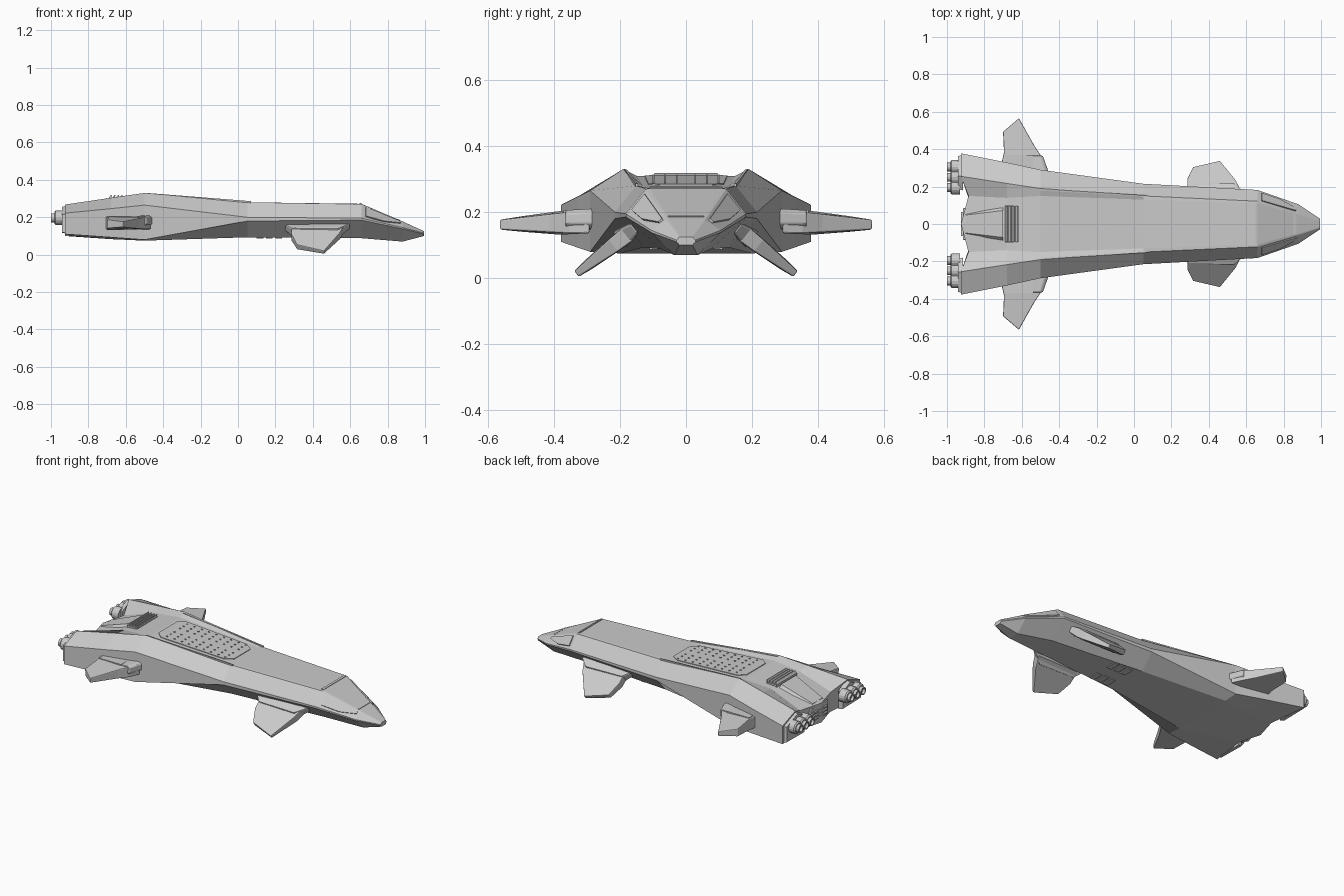
import bpy, bmesh, math
from mathutils import Vector

if "Cube" in bpy.data.objects:
    bpy.data.objects.remove(bpy.data.objects["Cube"])


def make(name, verts, faces, mirror=False, bevel=0):
    me = bpy.data.meshes.new(name)
    me.from_pydata(verts, [], faces)
    bm = bmesh.new()
    bm.from_mesh(me)
    bmesh.ops.remove_doubles(bm, verts=bm.verts, dist=1e-5)
    bmesh.ops.recalc_face_normals(bm, faces=bm.faces)
    bm.to_mesh(me)
    bm.free()
    ob = bpy.data.objects.new(name, me)
    bpy.context.collection.objects.link(ob)
    if bevel:
        b = ob.modifiers.new("Bevel", "BEVEL")
        b.width, b.segments = bevel, 2
    if mirror:
        m = ob.modifiers.new("Mirror", "MIRROR")
        m.use_axis = (False, True, False)
        m.use_clip = False
    return ob


def prism(name, a, b, mirror=False, bevel=0):
    """Solid between two matching point loops."""
    n = len(a)
    faces = [(i, (i + 1) % n, n + (i + 1) % n, n + i) for i in range(n)]
    faces += [tuple(range(n)), tuple(range(n, 2 * n))]
    return make(name, list(a) + list(b), faces, mirror, bevel)


def box(name, x0, x1, y0, y1, z0, z1, mirror=False, bevel=0):
    loop = [(x0, y0), (x1, y0), (x1, y1), (x0, y1)]
    return prism(name, [(x, y, z0) for x, y in loop], [(x, y, z1) for x, y in loop], mirror, bevel)


def wing(name, outline, y0, z0, angle, bevel=0.005):
    """Outline of (x, span, half thickness), tilted about x, mirrored in y."""
    c, s = math.cos(angle), math.sin(angle)
    loops = [[(x, y0 + d * c - k * t * s, z0 + d * s + k * t * c) for x, d, t in outline] for k in (-1, 1)]
    return prism(name, *loops, mirror=True, bevel=bevel)


def tube(name, rings, y, z, n=16):
    """Turned shape along x from (x, radius) rings, mirrored in y."""
    vs, fs = [], []
    for x, r in rings:
        vs += [(x, y + r * math.cos(2 * math.pi * i / n), z + r * math.sin(2 * math.pi * i / n)) for i in range(n)]
    for k in range(len(rings) - 1):
        fs += [(k * n + i, k * n + (i + 1) % n, (k + 1) * n + (i + 1) % n, (k + 1) * n + i) for i in range(n)]
    fs += [tuple(range(n)), tuple(range((len(rings) - 1) * n, len(rings) * n))]
    return make(name, vs, fs, True)


# hull stations: x, then deck edge, ridge, upper chine, lower chine, bottom edge
stations = [
    (0.995, (.015, .125), (.02, .125), (.028, .115), (.028, .11), (.02, .10)),
    (0.88, (.05, .178), (.058, .176), (.105, .145), (.105, .138), (.035, .07)),
    (0.66, (.11, .272), (.122, .27), (.182, .195), (.182, .185), (.075, .088)),
    (0.05, (.13, .28), (.15, .28), (.215, .20), (.215, .18), (.13, .093)),
    (-0.5, (.15, .31), (.19, .33), (.29, .265), (.29, .08), (.2, .075)),
    (-0.68, (.14, .295), (.217, .304), (.329, .246), (.329, .093), (.17, .083)),
    (-0.925, (.15, .22), (.255, .268), (.378, .222), (.378, .11), (.14, .10)),
]
verts, faces = [], []
for i, (x, *p) in enumerate(stations):
    ring = [(0, p[0][1])] + p + [(0, p[-1][1])]
    for j, (y, z) in enumerate(ring):
        notch = .04 if i == len(stations) - 1 and j in (1, 5) else 0
        verts.append((x + notch, y, z))
for i in range(len(stations) - 1):
    faces += [(i * 7 + j, i * 7 + j + 1, i * 7 + j + 8, i * 7 + j + 7) for j in range(6)]
e = (len(stations) - 1) * 7
faces += [tuple(range(7)), (e, e + 1, e + 5, e + 6), (e + 1, e + 2, e + 3, e + 4, e + 5)]
make("hull", verts, faces, True)

# cockpit side panes and windshield, lying on the nose facets
def facet(u, v, a, b):
    p = [Vector((stations[i][0], *stations[i][j])) for i, j in ((2, a), (1, a), (1, b), (2, b))]
    return p[0].lerp(p[1], u).lerp(p[3].lerp(p[2], u), v)


pane = [facet(u, v, 2, 3) for u, v in ((.1, .12), (.93, .15), (.95, .4), (.55, .82), (.1, .8))]
out = Vector((.25, .6, .6)) * .006
prism("cockpit_side_window", [p - out for p in pane], [p + out for p in pane], True)
for k in (.005, .93):
    a = facet(k, 0, 1, 2)
    prism("windshield_frame", [(a.x, -a.y, a.z - .004), (a.x, a.y, a.z - .004), (a.x - .012, a.y, a.z), (a.x - .012, -a.y, a.z)],
          [(a.x, -a.y, a.z + .003), (a.x, a.y, a.z + .003), (a.x - .012, a.y, a.z + .006), (a.x - .012, -a.y, a.z + .006)])

# cargo bay door with clipped corners, seam rails and rows of studs
def deck(x):
    return .28 + (.05 - x) / .55 * .03


door = [(-.48, -.09), (-.44, -.125), (-.02, -.115), (.03, -.08), (.03, .08), (-.02, .115), (-.44, .125), (-.48, .09)]
prism("cargo_bay_door", [(x, y, deck(x) - .005) for x, y in door], [(x, y, deck(x) + .004) for x, y in door])
rail = [(-.5, .178, .319), (.07, .146, .277), (.07, .153, .277), (-.5, .188, .322)]
prism("dorsal_rail", rail, [(x, y, z + .009) for x, y, z in rail], True)
for i in range(9):
    x = -.42 + i * .05
    for y in (.025, .06, .095):
        box("door_stud", x, x + .009, y, y + .006, deck(x), deck(x) + .008, True)

# slatted vent on the rear deck
box("vent_base", -.69, -.62, -.1, .1, .285, .306)
for i in range(4):
    x = -.69 + i * .019
    prism("vent_slat", [(x, -.095, .305), (x + .012, -.095, .305), (x + .016, -.095, .319), (x + .01, -.095, .319)],
          [(x, .095, .305), (x + .012, .095, .305), (x + .016, .095, .319), (x + .01, .095, .319)])

# raised spine running down between the pods
spine = [(-.7, .09, .285), (-.9, .06, .21)]
prism("tail_spine", [(x, s * y, z) for (x, y, z), s in zip(spine + spine[::-1], (1, 1, -1, -1))],
      [(x, s * y * .8, z + .018) for (x, y, z), s in zip(spine + spine[::-1], (1, 1, -1, -1))])

# pod end collars and triple nozzles
end = [(.18, .225), (.255, .262), (.37, .216), (.37, .115), (.18, .112)]
prism("pod_collar", [(-.915, y, z) for y, z in end],
      [(-.942, .27 + (y - .27) * .92, .18 + (z - .18) * .92) for y, z in end], True)
for y in (.195, .25, .305):
    tube("engine_nozzle", [(-.93, .038), (-.975, .038), (-.982, .03), (-.982, .024), (-1, .024), (-1, .017), (-.985, .015)], y, .197)

# centre exhaust between the pods
box("centre_exhaust_frame", -.915, -.87, -.085, .085, .12, .205, bevel=.006)
for z in (.14, .16, .18):
    box("centre_exhaust_bar", -.925, -.91, -.065, .065, z - .005, z + .005)

# rear wings with root fairings
wing("rear_wing", [(-.715, .0, .034), (-.695, .09, .034), (-.70, .2, .024), (-.615, .272, .015), (-.53, .12, .028), (-.49, .06, .034), (-.465, 0, .034)],
     .293, .17, -.03)
fairing = [(-.73, .145), (-.72, .135), (-.47, .148), (-.45, .165), (-.45, .2), (-.47, .212), (-.71, .202), (-.73, .19)]
prism("rear_wing_fairing", [(x, .26, z) for x, z in fairing],
      [(-.6 + (x + .6) * .75, .365, .172 + (z - .172) * .85) for x, z in fairing], True, .004)
box("wing_root_slot", -.69, -.54, .30, .37, .198, .207, True)

# front fins angled down, with root fairings
wing("front_fin", [(.285, 0, .026), (.285, .08, .024), (.315, .165, .017), (.46, .212, .011), (.545, .07, .024), (.57, 0, .026)],
     .165, .142, -.66)
wing("front_fin_fairing", [(.24, 0, .02), (.29, .055, .03), (.535, .06, .032), (.6, 0, .02)], .155, .152, -.66, .008)

# small belly plates beside the fins
for i in range(3):
    box("belly_plate", .1 + i * .05, .135 + i * .05, .04, .11, .087, .096, True)
